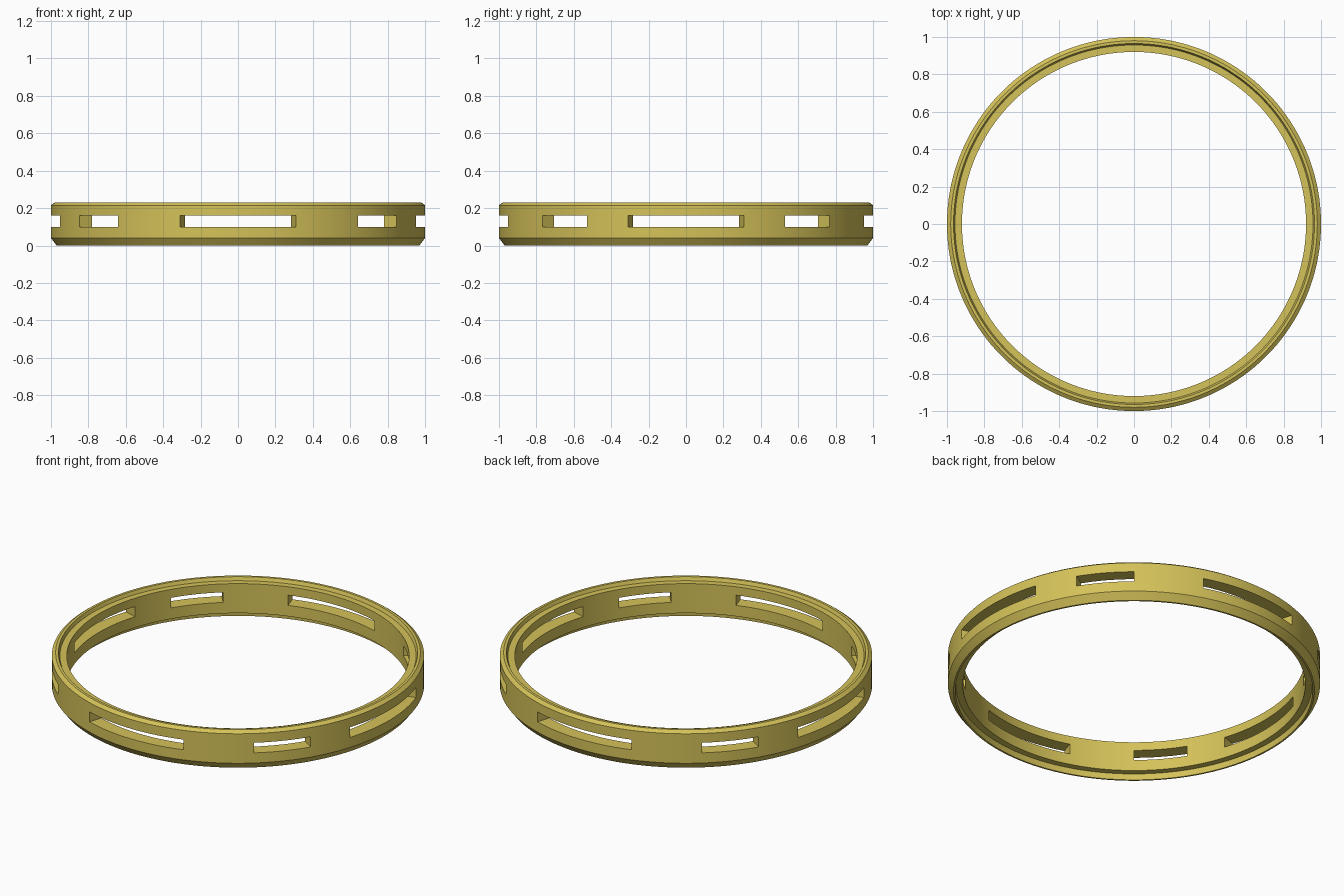
import bpy, bmesh, math

cube = bpy.data.objects.get("Cube")
if cube:
    bpy.data.objects.remove(cube, do_unlink=True)

brass = bpy.data.materials.new("yellow brass")
brass.use_nodes = True
colour = (0.66, 0.54, 0.10, 1)
brass.diffuse_color = colour
brass.node_tree.nodes["Principled BSDF"].inputs["Base Color"].default_value = colour

STEPS = 180
# Cross-section (radius, height): bevelled outside, rebated ledges inside
profile = [(0.97, 0), (1, 0.04), (1, 0.10), (1, 0.16), (1, 0.215), (0.98, 0.23),
           (0.965, 0.23), (0.957, 0.21), (0.92, 0.21), (0.92, 0.16), (0.92, 0.10),
           (0.92, 0.035), (0.957, 0.035), (0.96, 0)]
OUT_LOW, OUT_HIGH, IN_HIGH, IN_LOW = 2, 3, 9, 10


def in_slot(step):
    """Long slots on the four axes, short slots between them."""
    angle = (step % STEPS + 0.5) * 360 / STEPS
    folded = min(angle % 180, 180 - angle % 180)
    return folded < 18 or 40 < folded < 58 or folded > 72


# Revolve the profile, leaving the slot openings out
bm = bmesh.new()
rings = []
for s in range(STEPS):
    a = math.tau * s / STEPS
    rings.append([bm.verts.new((r * math.sin(a), -r * math.cos(a), z)) for r, z in profile])

for s in range(STEPS):
    here, after = rings[s], rings[(s + 1) % STEPS]
    edges = [(i, (i + 1) % len(profile)) for i in range(len(profile))]
    if in_slot(s):
        edges = [e for e in edges if e[0] not in (OUT_LOW, IN_HIGH)]
        # Slot floor and ceiling
        edges += [(OUT_LOW, IN_LOW), (IN_HIGH, OUT_HIGH)]
    for i, j in edges:
        bm.faces.new((here[i], after[i], after[j], here[j]))
    # Slot end walls
    if in_slot(s) != in_slot(s - 1):
        bm.faces.new([here[i] for i in (OUT_LOW, OUT_HIGH, IN_HIGH, IN_LOW)])

bmesh.ops.recalc_face_normals(bm, faces=bm.faces)
mesh = bpy.data.meshes.new("slotted_ring")
bm.to_mesh(mesh)
bm.free()
mesh.materials.append(brass)

ring = bpy.data.objects.new("slotted_ring", mesh)
bpy.context.collection.objects.link(ring)
bpy.context.view_layer.objects.active = ring
ring.select_set(True)
bpy.ops.object.shade_smooth_by_angle(angle=math.radians(20))
